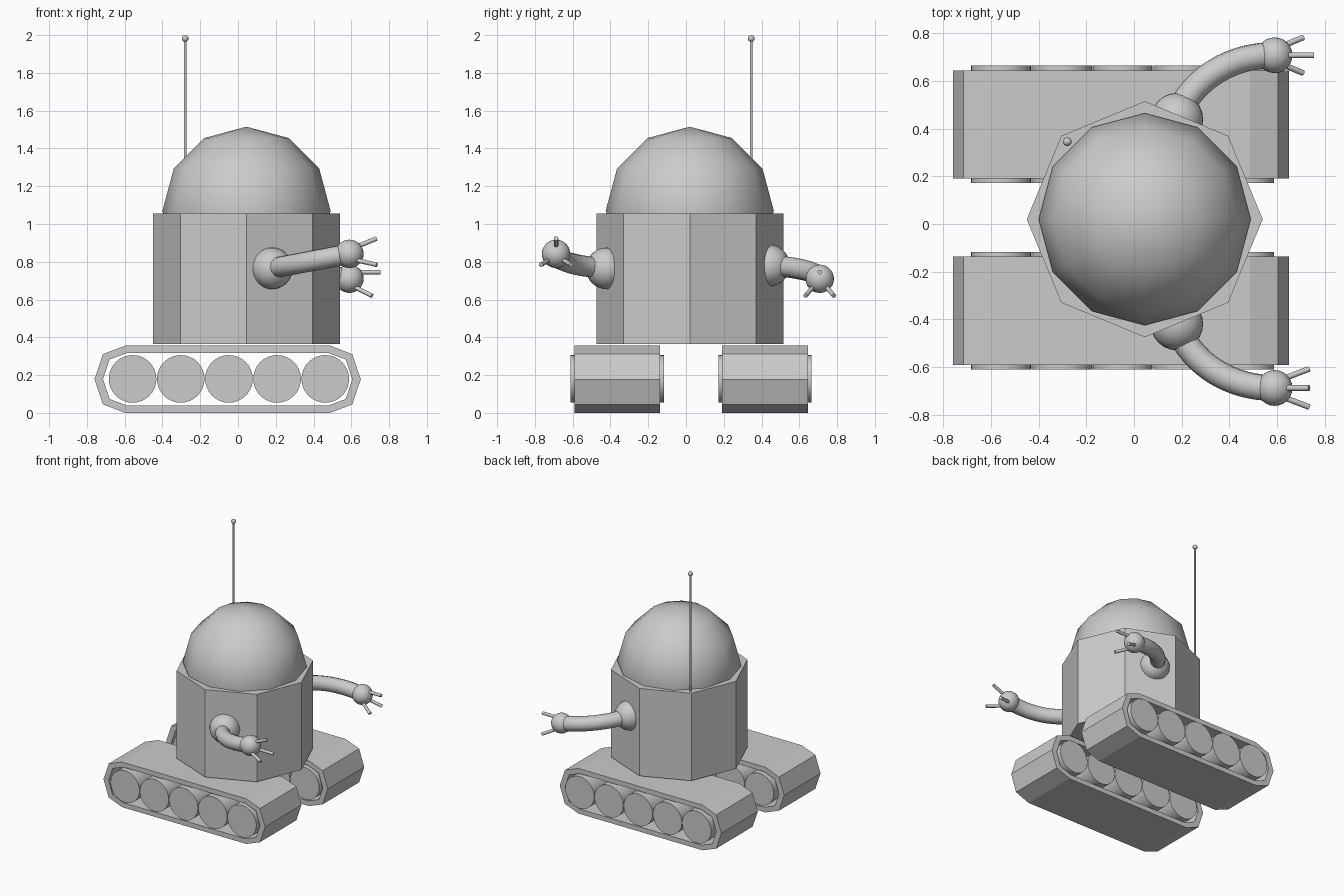
import bpy, math
from mathutils import Vector

if "Cube" in bpy.data.objects:
    bpy.data.objects.remove(bpy.data.objects["Cube"])


def finish(name, smooth=False, angle=40):
    ob = bpy.context.object
    ob.name = name
    if smooth:
        bpy.ops.object.shade_smooth_by_angle(angle=math.radians(angle))
    return ob


def ball(name, loc, r, seg=24, rings=16):
    bpy.ops.mesh.primitive_uv_sphere_add(segments=seg, ring_count=rings, radius=r, location=loc)
    finish(name)
    bpy.ops.object.shade_smooth()


def rod(name, a, b, r, sides=12, smooth=True):
    a, b = Vector(a), Vector(b)
    d = b - a
    bpy.ops.mesh.primitive_cylinder_add(vertices=sides, radius=r, depth=d.length, location=(a + b) / 2)
    ob = finish(name, smooth)
    ob.rotation_mode = 'QUATERNION'
    ob.rotation_quaternion = d.to_track_quat('Z', 'Y')


# Octagonal body and low-poly dome head
bpy.ops.mesh.primitive_cylinder_add(vertices=8, radius=0.495, depth=0.69, location=(0.045, 0.02, 0.71))
finish("body")
ball("dome_head", (0.045, 0.02, 1.07), 0.445, 12, 6)

# Antenna
rod("antenna_rod", (-0.28, 0.345, 1.04), (-0.28, 0.345, 1.985), 0.007)
ball("antenna_tip", (-0.28, 0.345, 1.982), 0.018, 16, 8)


# Track belt: hollow loop from a quarter profile, extruded along y
def loop(quarter):
    q = quarter
    return ([(x, z) for x, z in q] + [(-x, z) for x, z in reversed(q)]
            + [(-x, -z) for x, z in q[1:]] + [(x, -z) for x, z in reversed(q[1:])])


def belt(name, y):
    outer = loop([(0.705, 0), (0.66, 0.133), (0.542, 0.178)])
    inner = loop([(0.66, 0), (0.625, 0.105), (0.53, 0.14)])
    n = len(outer)
    verts = [(x - 0.055, y + s * 0.227, z + 0.178)
             for s in (-1, 1) for ring in (outer, inner) for x, z in ring]
    faces = []
    for i in range(n):
        j = (i + 1) % n
        for a, b in ((0, 1), (1, 3), (3, 2), (2, 0)):
            faces.append((a * n + i, a * n + j, b * n + j, b * n + i))
    me = bpy.data.meshes.new(name)
    me.from_pydata(verts, [], faces)
    ob = bpy.data.objects.new(name, me)
    bpy.context.collection.objects.link(ob)
    bpy.context.view_layer.objects.active = ob
    bpy.ops.object.mode_set(mode='EDIT')
    bpy.ops.mesh.select_all(action='SELECT')
    bpy.ops.mesh.normals_make_consistent(inside=False)
    bpy.ops.object.mode_set(mode='OBJECT')


for side, y in (("front", -0.364), ("back", 0.418)):
    belt(side + "_track", y)
    for i in range(5):
        x = -0.558 + 0.255 * i
        rod(f"{side}_wheel_{i + 1}", (x, y - 0.247, 0.18), (x, y + 0.247, 0.18), 0.126, 32)


# Arms: shoulder ball, bent tube, hand ball and three fingers
def arm(side, s, z0, z1, fingers):
    y0 = 0.01
    ball(side + "_shoulder", (0.18, y0 + s * 0.43, z0), 0.11)

    def pt(x, y):
        return Vector((x, y0 + s * y, z0 + (z1 - z0) * (x - 0.18) / 0.41))
    cu = bpy.data.curves.new(side + "_arm", 'CURVE')
    cu.dimensions = '3D'
    cu.bevel_depth = 0.055
    cu.bevel_resolution = 4
    cu.use_fill_caps = True
    sp = cu.splines.new('BEZIER')
    sp.bezier_points.add(1)
    sp.resolution_u = 16
    a, b = sp.bezier_points
    for p in (a, b):
        p.handle_left_type = p.handle_right_type = 'FREE'
    a.co, a.handle_right, a.handle_left = pt(0.18, 0.44), pt(0.25, 0.61), pt(0.15, 0.36)
    b.co, b.handle_left, b.handle_right = pt(0.59, 0.698), pt(0.42, 0.70), pt(0.70, 0.698)
    ob = bpy.data.objects.new(side + "_arm", cu)
    bpy.context.collection.objects.link(ob)

    hand = (0.59, y0 + s * 0.698, z1)
    ball(side + "_hand", hand, 0.075)
    for i, (start, tip) in enumerate(fingers):
        rod(f"{side}_finger_{i + 1}", Vector(hand) + Vector(start), Vector(hand) + Vector(tip), 0.012)


arm("front", -1, 0.765, 0.842, [
    ((0.0, 0, 0.022), (0.145, 0, 0.082)),
    ((0.0, 0.025, -0.025), (0.145, 0.08, -0.058)),
    ((0.0, -0.025, -0.025), (0.145, -0.08, -0.058))])
arm("back", 1, 0.78, 0.71, [
    ((0.0, 0, 0.035), (0.165, 0, 0.035)),
    ((0.0, 0.025, -0.03), (0.12, 0.075, -0.09)),
    ((0.0, -0.025, -0.03), (0.12, -0.075, -0.09))])
